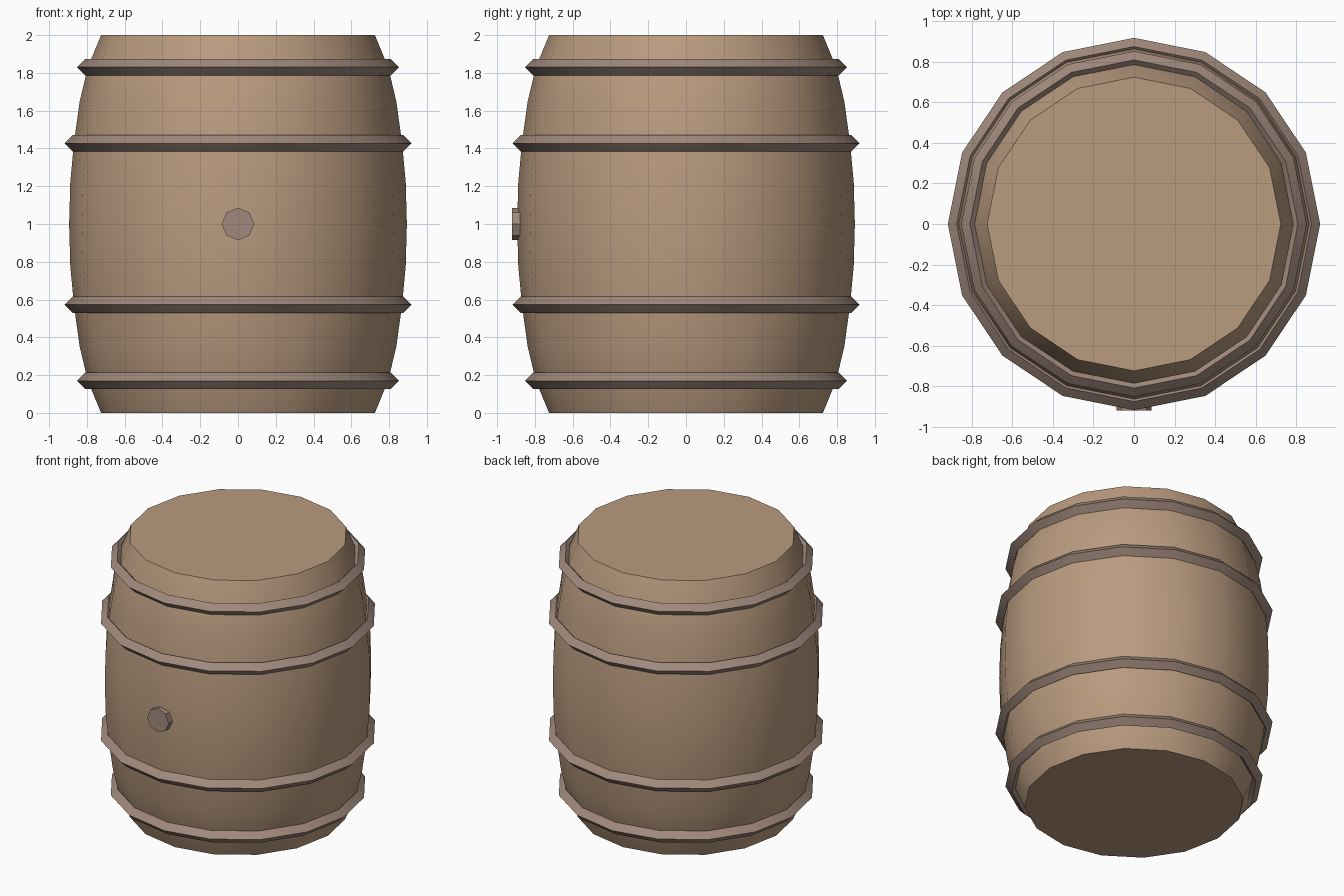
import bpy
import bmesh
import math

if "Cube" in bpy.data.objects:
    bpy.data.objects.remove(bpy.data.objects["Cube"])

SIDES = 16


def material(name, rgb):
    mat = bpy.data.materials.new(name)
    mat.diffuse_color = (*rgb, 1.0)
    mat.use_nodes = True
    mat.node_tree.nodes["Principled BSDF"].inputs["Base Color"].default_value = mat.diffuse_color
    return mat


wood = material("oak brown", (0.49, 0.328, 0.212))
band = material("dull grey brown", (0.352, 0.25, 0.202))


def lathe(name, profile, mat, closed):
    """Spin (radius, z) points round z; closed joins the profile into a ring, else caps the ends."""
    bm = bmesh.new()
    rings = []
    for r, z in profile:
        angles = [2 * math.pi * i / SIDES for i in range(SIDES)]
        rings.append([bm.verts.new((r * math.cos(a), r * math.sin(a), z)) for a in angles])
    pairs = list(zip(rings, rings[1:]))
    if closed:
        pairs.append((rings[-1], rings[0]))
    else:
        bm.faces.new(rings[0])
        bm.faces.new(rings[-1])
    for low, high in pairs:
        for i in range(SIDES):
            j = (i + 1) % SIDES
            bm.faces.new((low[i], low[j], high[j], high[i]))
    bmesh.ops.recalc_face_normals(bm, faces=bm.faces)
    mesh = bpy.data.meshes.new(name)
    bm.to_mesh(mesh)
    bm.free()
    mesh.materials.append(mat)
    obj = bpy.data.objects.new(name, mesh)
    bpy.context.collection.objects.link(obj)
    bpy.ops.object.select_all(action="DESELECT")
    obj.select_set(True)
    bpy.context.view_layer.objects.active = obj
    bpy.ops.object.shade_smooth_by_angle(angle=math.radians(30))
    return obj


# Bulging barrel body, lower half mirrored to the upper half
lower = [(0.725, 0), (0.795, 0.17), (0.838, 0.35), (0.869, 0.573), (0.888, 0.78), (0.894, 1.0)]
upper = [(r, 2 - z) for r, z in reversed(lower[:-1])]
lathe("barrel_body", lower + upper, wood, closed=False)

# Four hoops with a diamond cross-section
HALF = 0.043
for label, radius, offset in (("end", 0.81, 0.83), ("middle", 0.876, 0.427)):
    for side, sign in (("lower", -1), ("upper", 1)):
        z = 1 + sign * offset
        diamond = [(radius + HALF, z), (radius, z + HALF), (radius - HALF, z), (radius, z - HALF)]
        lathe(f"{side}_{label}_hoop", diamond, band, closed=True)

# Eight-sided bung on the front
bpy.ops.mesh.primitive_cylinder_add(vertices=8, radius=0.086, depth=0.10,
                                    location=(0, -0.872, 1.0), rotation=(math.pi / 2, 0, 0))
bung = bpy.context.object
bung.name = "bung"
bung.data.materials.append(band)
